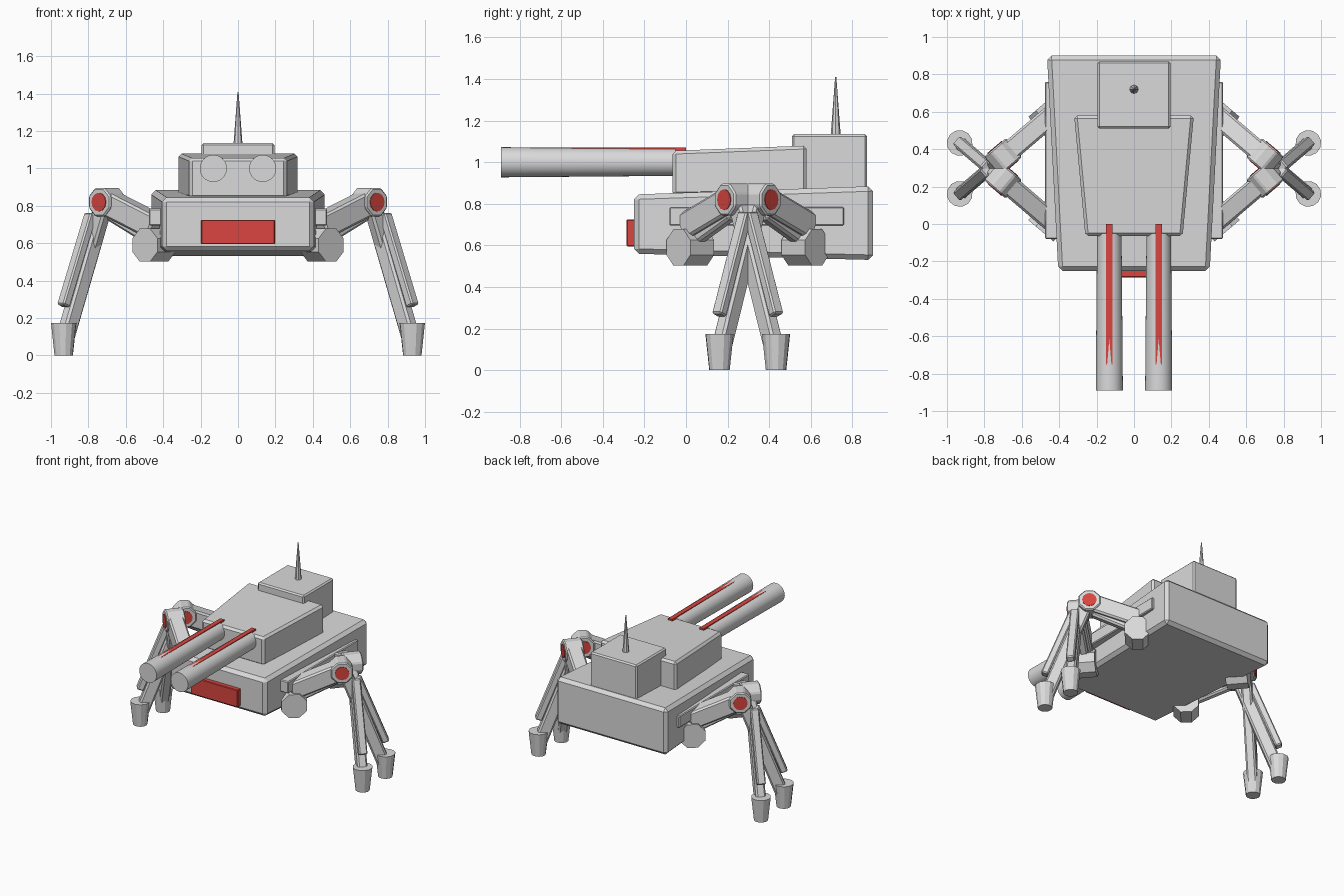
import bpy, bmesh, math
from mathutils import Matrix, Vector

if "Cube" in bpy.data.objects:
    bpy.data.objects.remove(bpy.data.objects["Cube"], do_unlink=True)


def material(name, rgb):
    m = bpy.data.materials.new(name)
    m.use_nodes = True
    m.diffuse_color = (*rgb, 1)
    m.node_tree.nodes["Principled BSDF"].inputs["Base Color"].default_value = (*rgb, 1)
    return m


GREY = material("light grey", (0.70, 0.70, 0.70))
RED = material("signal red", (0.70, 0.06, 0.05))


def finish(name, bm, mat, matrix=None, bevel=0, smooth=False):
    bmesh.ops.recalc_face_normals(bm, faces=bm.faces)
    mesh = bpy.data.meshes.new(name)
    bm.to_mesh(mesh)
    bm.free()
    mesh.materials.append(mat)
    ob = bpy.data.objects.new(name, mesh)
    bpy.context.collection.objects.link(ob)
    if matrix:
        ob.matrix_world = matrix
    if bevel:
        mod = ob.modifiers.new("chamfer", 'BEVEL')
        mod.width, mod.segments = bevel, 1
        mod.limit_method = 'NONE'
    if smooth:
        bpy.ops.object.select_all(action='DESELECT')
        ob.select_set(True)
        bpy.context.view_layer.objects.active = ob
        bpy.ops.object.shade_smooth_by_angle()
    return ob


def block(name, front, back, mat=GREY, bevel=0, x=0):
    """Tapered box; each end is (y, half width, bottom, top)."""
    bm = bmesh.new()
    rings = []
    for y, w, z0, z1 in (front, back):
        rings.append([bm.verts.new((x + a * w, y, z))
                      for a, z in ((-1, z0), (1, z0), (1, z1), (-1, z1))])
    f, b = rings
    bm.faces.new(f)
    bm.faces.new(b)
    for i in range(4):
        j = (i + 1) % 4
        bm.faces.new((f[i], f[j], b[j], b[i]))
    return finish(name, bm, mat, bevel=bevel)


def tube(name, p, q, r1, r2, sides, mat=GREY, matrix=None, bevel=0, smooth=False, turn=0):
    """Cone or cylinder from p to q."""
    p, q = Vector(p), Vector(q)
    place = (Matrix.Translation((p + q) / 2)
             @ (q - p).to_track_quat('Z', 'Y').to_matrix().to_4x4()
             @ Matrix.Rotation(turn, 4, 'Z'))
    bm = bmesh.new()
    bmesh.ops.create_cone(bm, cap_ends=True, segments=sides, radius1=r1, radius2=r2,
                          depth=(q - p).length, matrix=place)
    return finish(name, bm, mat, matrix, bevel, smooth)


def beam(name, p, q, thick, wide, matrix, bevel=0.012):
    """Bar between two (reach, height) points in the plane of a leg."""
    p, q = Vector((p[0], 0, p[1])), Vector((q[0], 0, q[1]))
    along = (q - p).normalized()
    side = Vector((0, 1, 0))
    up = along.cross(side)
    bm = bmesh.new()
    bmesh.ops.create_cube(bm, size=1)
    for v in bm.verts:
        c = v.co.copy()
        v.co = (p + q) / 2 + along * c.x * (q - p).length + side * c.y * wide + up * c.z * thick
    return finish(name, bm, GREY, matrix, bevel)


# Hull, turret and rear housing
block("hull", (-0.25, 0.405, 0.56, 0.845), (0.90, 0.465, 0.53, 0.885), bevel=0.024)
block("turret", (-0.065, 0.26, 0.84, 1.055), (0.58, 0.32, 0.85, 1.08), bevel=0.016)
block("rear_housing", (0.51, 0.195, 0.80, 1.135), (0.87, 0.195, 0.80, 1.135), bevel=0.01)
block("front_panel", (-0.285, 0.197, 0.595, 0.725), (-0.24, 0.197, 0.595, 0.725), RED, 0.004)
tube("antenna", (0, 0.72, 1.13), (0, 0.72, 1.41), 0.024, 0.003, 8)

for side, label in ((1, "left"), (-1, "right")):
    # Gun barrel with a red strip sunk into its top
    x = side * 0.132
    tube(label + "_barrel", (x, -0.05, 1), (x, -0.89, 1), 0.0655, 0.0725, 32, smooth=True)
    block(label + "_barrel_strip", (-0.75, 0.017, 1.05, 1.0702),
          (0, 0.017, 1.05, 1.0702), RED, x=x)
    # Rail that carries the legs
    block(label + "_rail", (-0.08, 0.05, 0.695, 0.785), (0.76, 0.05, 0.695, 0.785),
          bevel=0.006, x=side * 0.426)

    # Two legs that cross each other, each built in its own upright plane
    for end, place in ((1, "front"), (-1, "rear")):
        angle = math.radians(40.5) * end
        if side < 0:
            angle = math.pi - angle
        m = (Matrix.Translation((side * 0.70, 0.297 - end * 0.062, 0))
             @ Matrix.Rotation(angle, 4, 'Z'))
        leg = f"{label}_{place}_"
        eighth = math.pi / 8
        tube(leg + "hip", (-0.33, -0.075, 0.59), (-0.33, 0.075, 0.59), 0.095, 0.095, 8,
             matrix=m, turn=eighth)
        beam(leg + "thigh", (-0.35, 0.685), (0.01, 0.825), 0.13, 0.11, m)
        beam(leg + "thigh_strut", (-0.34, 0.60), (-0.02, 0.75), 0.05, 0.06, m)
        tube(leg + "knee", (0, -0.066, 0.82), (0, 0.066, 0.82), 0.083, 0.083, 8,
             matrix=m, bevel=0.008, turn=eighth)
        for face in (-1, 1):
            tube(leg + "knee_cap", (0, face * 0.06, 0.82), (0, face * 0.07, 0.82),
                 0.05, 0.05, 12, RED, m)
        beam(leg + "shin", (0.026, 0.80), (0.30, 0.08), 0.09, 0.07, m)
        beam(leg + "shin_plate", (0.115, 0.755), (0.308, 0.265), 0.05, 0.06, m, 0.008)
        tube(leg + "foot", (0.305, 0, 0), (0.305, 0, 0.175), 0.05, 0.069, 12, matrix=m)
